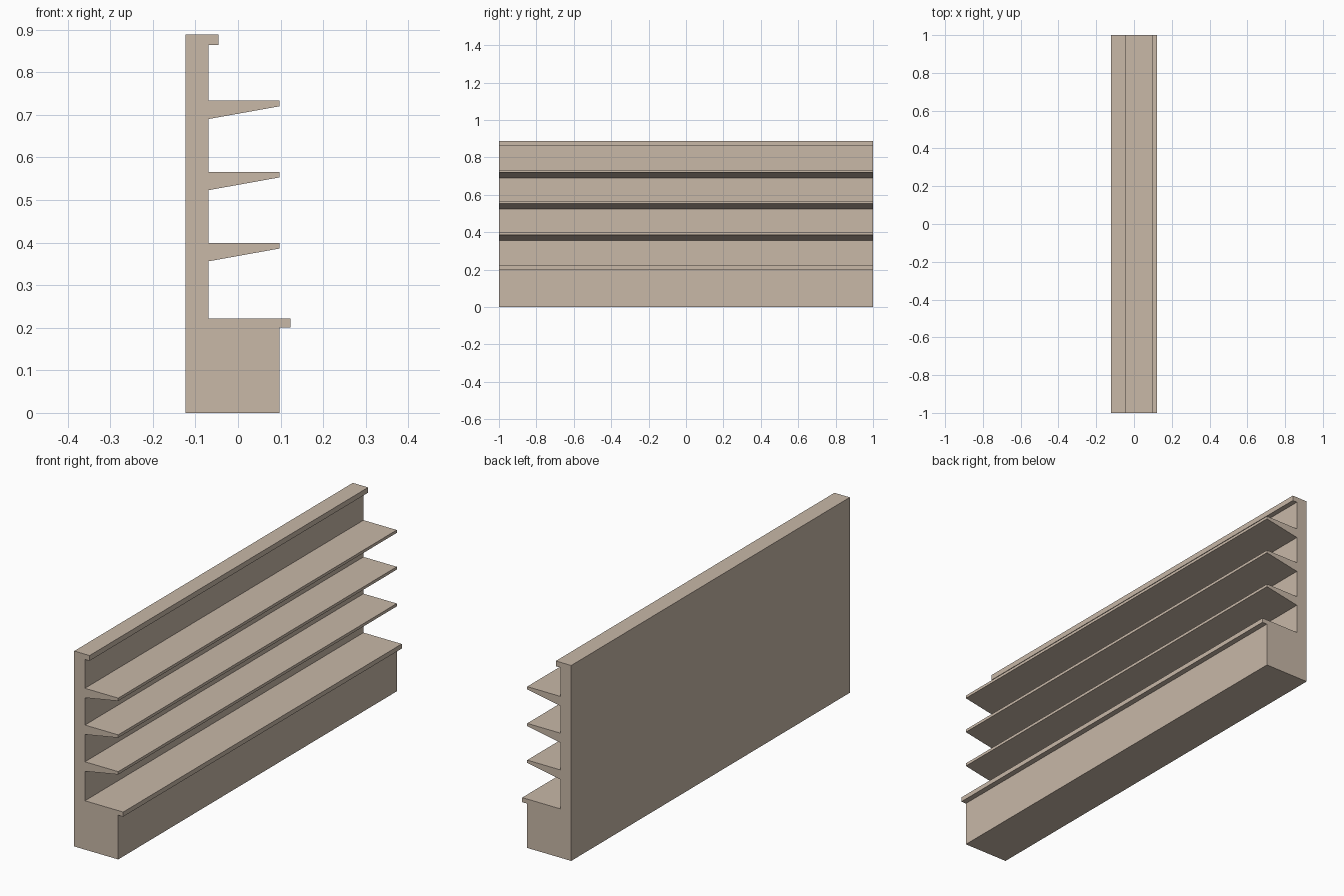
import bpy, bmesh

if "Cube" in bpy.data.objects:
    bpy.data.objects.remove(bpy.data.objects["Cube"])

# Single warm beige colour
mat = bpy.data.materials.new("warm beige")
mat.diffuse_color = (0.58, 0.48, 0.39, 1)
mat.use_nodes = True
mat.node_tree.nodes["Principled BSDF"].inputs["Base Color"].default_value = mat.diffuse_color

BACK, WALL, FRONT = -0.123, -0.069, 0.098

# Side profile (x, z): base with projecting lip
profile = [(BACK, 0), (FRONT, 0), (FRONT, 0.201), (0.123, 0.201),
           (0.123, 0.222), (WALL, 0.222)]
# Three tapered shelves
for top in (0.399, 0.566, 0.733):
    profile += [(WALL, top - 0.043), (FRONT, top - 0.013),
                (FRONT, top), (WALL, top)]
# Top cap lip
profile += [(WALL, 0.864), (-0.046, 0.864), (-0.046, 0.888), (BACK, 0.888)]

# Extrude the profile along y
bm = bmesh.new()
face = bm.faces.new([bm.verts.new((x, -1, z)) for x, z in profile])
ext = bmesh.ops.extrude_face_region(bm, geom=[face], use_keep_orig=True)
bmesh.ops.translate(bm, vec=(0, 2, 0),
                    verts=[g for g in ext["geom"] if isinstance(g, bmesh.types.BMVert)])
bmesh.ops.recalc_face_normals(bm, faces=bm.faces)

mesh = bpy.data.meshes.new("shelf_unit")
bm.to_mesh(mesh)
bm.free()
mesh.materials.append(mat)
obj = bpy.data.objects.new("shelf_unit", mesh)
bpy.context.collection.objects.link(obj)
